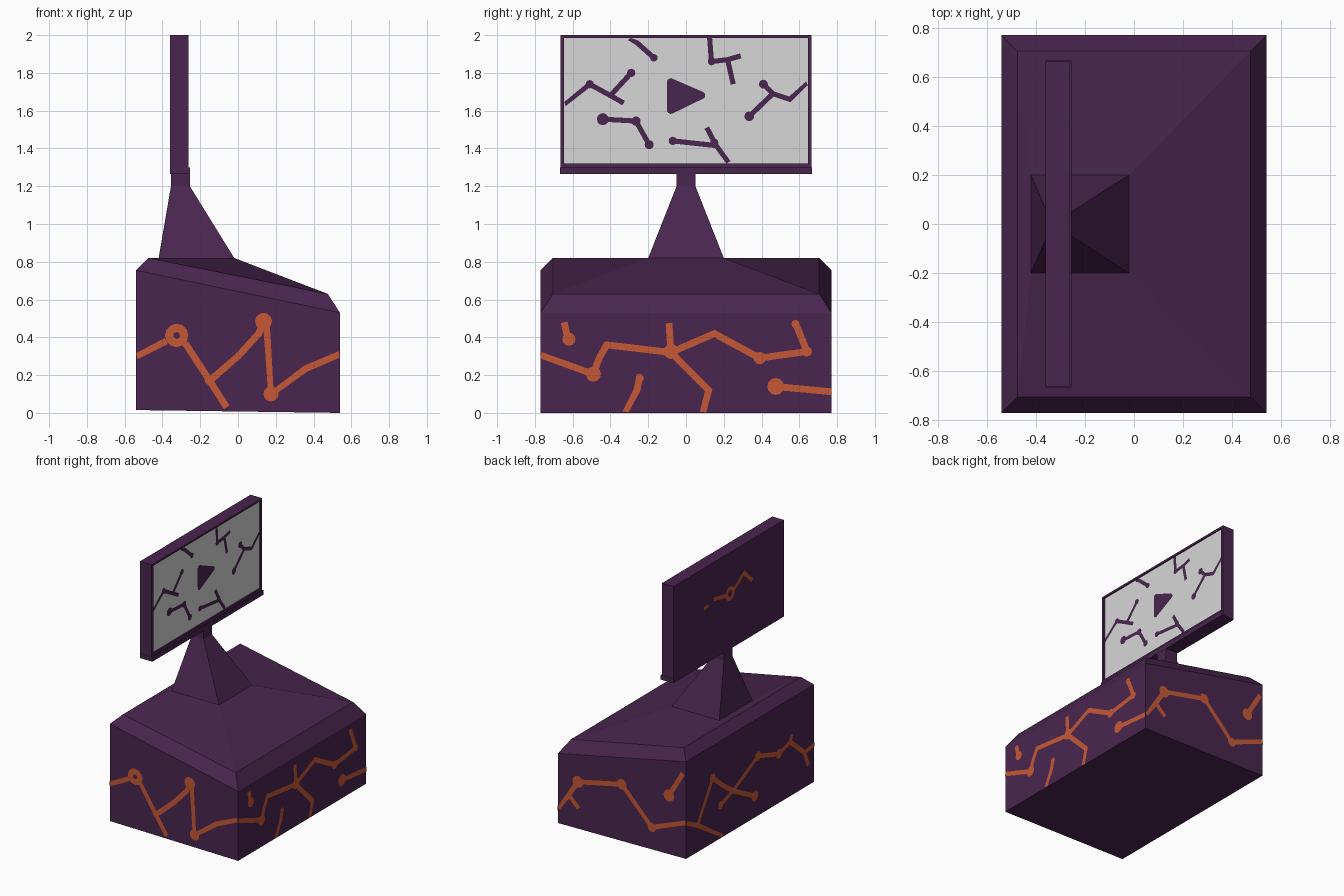
import bpy, bmesh, math
from mathutils import Vector

if "Cube" in bpy.data.objects:
    bpy.data.objects.remove(bpy.data.objects["Cube"])


def material(name, r, g, b):
    lin = lambda c: ((c / 255 + 0.055) / 1.055) ** 2.4
    m = bpy.data.materials.new(name)
    m.diffuse_color = (lin(r), lin(g), lin(b), 1)
    m.use_nodes = True
    m.node_tree.nodes["Principled BSDF"].inputs["Base Color"].default_value = m.diffuse_color
    return m


PURPLE = material("dark purple", 74, 37, 79)
ORANGE = material("vein orange", 198, 88, 54)
GREY = material("screen grey", 215, 215, 215)


def finish(bm, name, *mats):
    me = bpy.data.meshes.new(name)
    bm.to_mesh(me)
    bm.free()
    for m in mats:
        me.materials.append(m)
    ob = bpy.data.objects.new(name, me)
    bpy.context.collection.objects.link(ob)
    return ob


def loft(name, rings, *mats, last_mat=0):
    """Join four-cornered rings with quads and cap both ends."""
    bm = bmesh.new()
    loops = [[bm.verts.new(p) for p in ring] for ring in rings]
    for a, b in zip(loops, loops[1:]):
        for i in range(4):
            j = (i + 1) % 4
            bm.faces.new((a[i], a[j], b[j], b[i]))
    bm.faces.new(loops[0])
    cap = bm.faces.new(loops[-1])
    cap.material_index = last_mat
    bmesh.ops.recalc_face_normals(bm, faces=bm.faces)
    return finish(bm, name, *mats)


def level(x0, x1, y, z0, z1):
    """Rectangle seen from above, heights z0 at the back and z1 at the front."""
    return [(x0, -y, z0), (x1, -y, z1), (x1, y, z1), (x0, y, z0)]


def upright(x, y, z0, z1):
    return [(x, -y, z0), (x, y, z0), (x, y, z1), (x, -y, z1)]


# Cabinet base with chamfered rim and sloping top, then pedestal
loft("base", [level(-.54, .54, .77, .015, 0), level(-.54, .54, .77, .755, .53),
              level(-.475, .475, .705, .82, .63), level(-.42, -.02, .2, .82, .82)], PURPLE)
loft("pedestal", [level(-.42, -.02, .2, .82, .82), level(-.355, -.255, .05, 1.2, 1.2),
                  level(-.355, -.255, .05, 1.27, 1.27)], PURPLE)

# Monitor with recessed screen and a bottom lip
loft("monitor", [upright(-.36, .665, 1.265, 2), upright(-.262, .665, 1.265, 2),
                 upright(-.262, .645, 1.32, 1.985), upright(-.272, .645, 1.32, 1.985)],
     PURPLE, GREY, last_mat=1)
loft("monitor_lip", [level(-.358, -.254, .667, 1.265, 1.265),
                     level(-.358, -.254, .667, 1.30, 1.30)], PURPLE)


def veins(name, mat, place, normal, width, limits, paths, dots=(), rings=()):
    """Thin painted ribbons, dots and rings laid on a flat side."""
    u_max, v_min, v_max = limits
    bm = bmesh.new()

    def vert(p):
        return bm.verts.new(place(max(-u_max, min(u_max, p.x)), max(v_min, min(v_max, p.y))))

    for path in paths:
        pts = [Vector(p) for p in path]
        dirs = [(b - a).normalized() for a, b in zip(pts, pts[1:])]
        prev = None
        for i, p in enumerate(pts):
            a, b = dirs[max(i - 1, 0)], dirs[min(i, len(dirs) - 1)]
            t = (a + b).normalized()
            off = Vector((-t.y, t.x)) * width / 2 * min(1.7, 1 / max(.1, t.dot(a)))
            pair = vert(p + off), vert(p - off)
            if prev:
                bm.faces.new((prev[0], prev[1], pair[1], pair[0]))
            prev = pair

    def circle(u, v, r, n=12):
        return [vert(Vector((u + r * math.cos(k * math.tau / n), v + r * math.sin(k * math.tau / n))))
                for k in range(n)]

    for d in dots:
        bm.faces.new(circle(*d))
    for u, v, r, hole in rings:
        a, b = circle(u, v, r), circle(u, v, hole)
        for i in range(12):
            j = (i + 1) % 12
            bm.faces.new((a[i], a[j], b[j], b[i]))
    bm.normal_update()
    for f in bm.faces:
        if f.normal.dot(Vector(normal)) < 0:
            f.normal_flip()
    return finish(bm, name, mat)


E = .003  # paint offset
side, end = (.54, .003, .75), (.77, .003, .75)

# Orange veins around the four cabinet sides
veins("left_end_veins", ORANGE, lambda u, v: (u, -.77 - E, v), (0, -1, 0), .036, side,
      [[(-.54, .30), (-.38, .38)], [(-.28, .37), (-.15, .17), (-.06, .03)],
       [(-.15, .17), (.0, .30), (.11, .42), (.135, .485)],
       [(.15, .48), (.175, .10), (.36, .235), (.54, .31)]],
      [(.135, .485, .045), (.175, .10, .04), (-.15, .175, .028)], [(-.325, .41, .062, .018)])

veins("front_veins", ORANGE, lambda u, v: (.54 + E, u, v), (1, 0, 0), .036, (.77, .003, .5),
      [[(-.77, .305), (-.49, .205), (-.46, .29), (-.42, .36), (-.08, .32), (.15, .42),
        (.39, .29), (.64, .325), (.58, .475)],
       [(-.09, .475), (-.08, .32), (.12, .12), (.09, 0)],
       [(-.245, .19), (-.26, .12), (-.32, 0)], [(.47, .14), (.77, .112)],
       [(-.645, .48), (-.625, .39)]],
      [(-.49, .205, .04), (-.08, .325, .04), (.39, .29, .033), (.64, .325, .027),
       (-.245, .185, .022), (.475, .14, .045), (-.62, .39, .035), (.58, .47, .022)])

veins("right_end_veins", ORANGE, lambda u, v: (u, .77 + E, v), (0, 1, 0), .036, side,
      [[(.54, .115), (.447, .24), (.37, .36), (0, .44), (-.253, .18), (-.54, .29)],
       [(.447, .24), (.363, .16)], [(-.397, .46), (-.515, .66)]],
      [(.37, .36, .045), (0, .44, .04), (-.253, .18, .035), (-.397, .46, .045)])

veins("back_veins", ORANGE, lambda u, v: (-.54 - E, u, v), (-1, 0, 0), .034, (.77, .018, .75),
      [[(.77, .285), (.637, .22), (.334, .02)], [(.637, .22), (.455, .51), (.334, .41), (.21, .32),
                                                 (-.054, .18)],
       [(.358, .27), (.21, .32), (-.09, .47), (-.345, .39), (-.478, .43), (-.648, .285),
        (-.77, .30)],
       [(-.478, .43), (-.5, .48)], [(-.648, .285), (-.697, .17)]],
      [(.455, .51, .035), (-.054, .18, .04), (.358, .27, .03), (-.09, .47, .035),
       (-.345, .39, .035)])

# Small orange mark on the back of the monitor
veins("monitor_back_mark", ORANGE, lambda u, v: (-.36 - E, u, v), (-1, 0, 0), .028,
      (.66, 1.27, 1.99),
      [[(-.05, 1.70), (-.12, 1.74), (-.18, 1.785), (-.278, 1.69)], [(.035, 1.69), (.18, 1.72)],
       [(.25, 1.70), (.30, 1.69)]],
      [], [(-.012, 1.69, .055, .025)])

# Purple branches and centre triangle on the screen
veins("screen_pattern", PURPLE, lambda u, v: (-.272 + E, u, v), (1, 0, 0), .027,
      (.645, 1.32, 1.985),
      [[(-.645, 1.635), (-.51, 1.74), (-.40, 1.68), (-.29, 1.80)], [(-.40, 1.68), (-.33, 1.64)],
       [(-.30, 1.985), (-.26, 1.96), (-.17, 1.88)],
       [(.125, 1.985), (.135, 1.86), (.22, 1.87), (.29, 1.89)], [(.22, 1.87), (.25, 1.74)],
       [(.335, 1.57), (.46, 1.69), (.41, 1.74)], [(.46, 1.69), (.55, 1.66), (.645, 1.745)],
       [(-.44, 1.555), (-.265, 1.545), (-.195, 1.42)],
       [(-.07, 1.44), (.16, 1.415)], [(.11, 1.51), (.16, 1.415), (.225, 1.325)]],
      [(-.29, 1.80, .022), (-.51, 1.74, .022), (-.17, 1.88, .02), (.135, 1.86, .02),
       (.335, 1.57, .026), (.41, 1.74, .024), (-.44, 1.555, .032), (-.265, 1.545, .025),
       (-.195, 1.42, .024), (-.07, 1.44, .022), (.15, 1.43, .022)])

bm = bmesh.new()
corners = [(-.08, 1.605), (.08, 1.68), (-.08, 1.75)]
outline = []
for k, (y, z) in enumerate(corners):
    for step in range(4):  # rounded corner
        a = math.radians(205 + 120 * k + step * 30)
        outline.append(bm.verts.new((-.272 + E, y + .022 * math.cos(a), z + .022 * math.sin(a))))
bm.faces.new(outline)
finish(bm, "screen_triangle", PURPLE)
